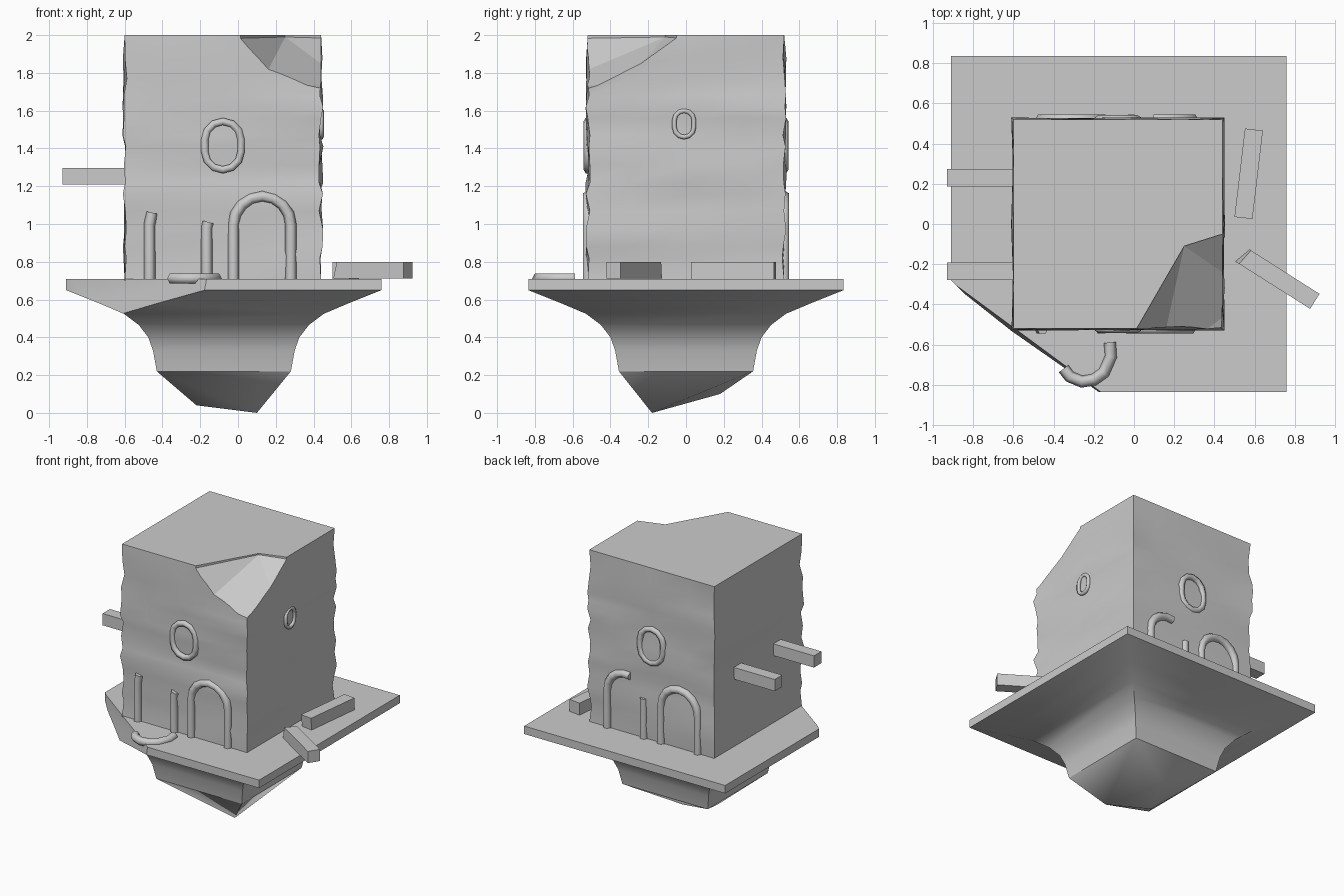
import bpy, bmesh, math, random
from mathutils import Vector

if "Cube" in bpy.data.objects:
    bpy.data.objects.remove(bpy.data.objects["Cube"])
random.seed(4)
CX = -0.08  # tower centre in x


def mesh_object(name, bm, angle=None):
    bmesh.ops.recalc_face_normals(bm, faces=bm.faces[:])
    me = bpy.data.meshes.new(name)
    bm.to_mesh(me)
    bm.free()
    ob = bpy.data.objects.new(name, me)
    bpy.context.collection.objects.link(ob)
    if angle:
        bpy.ops.object.select_all(action='DESELECT')
        bpy.context.view_layer.objects.active = ob
        ob.select_set(True)
        bpy.ops.object.shade_smooth_by_angle(angle=math.radians(angle))
    return ob


def loft(bm, rings, cap_start=True):
    loops = [[bm.verts.new(p) for p in r] for r in rings]
    n = len(loops[0])
    for a, b in zip(loops, loops[1:]):
        for i in range(n):
            bm.faces.new((a[i], a[(i + 1) % n], b[(i + 1) % n], b[i]))
    bm.faces.new(loops[-1])
    if cap_start:
        bm.faces.new(loops[0])


def hull(name, pts, angle=None):
    bm = bmesh.new()
    for p in pts:
        bm.verts.new(p)
    res = bmesh.ops.convex_hull(bm, input=bm.verts[:])
    loose = [v for v in bm.verts if not v.link_faces]
    bmesh.ops.delete(bm, geom=loose, context='VERTS')
    return mesh_object(name, bm, angle)


def tube(name, pts, r, cyclic=False):
    cu = bpy.data.curves.new(name, 'CURVE')
    cu.dimensions = '3D'
    cu.bevel_depth = r
    cu.bevel_resolution = 1
    cu.use_fill_caps = True
    sp = cu.splines.new('POLY')
    sp.points.add(len(pts) - 1)
    for p, co in zip(sp.points, pts):
        p.co = (*co, 1)
    sp.use_cyclic_u = cyclic
    sp.use_smooth = True
    ob = bpy.data.objects.new(name, cu)
    bpy.context.collection.objects.link(ob)
    return ob


def beam(name, a, b, w, ragged=0.0):
    a, b = Vector(a), Vector(b)
    d = (b - a).normalized()
    s = d.cross(Vector((0, 0, 1))) * w / 2
    u = Vector((0, 0, w / 2))
    corners = [s + u, u - s, -s - u, s - u]
    bm = bmesh.new()
    start = [a + c + d * random.uniform(-1, 1) * ragged for c in corners]
    loft(bm, [start, [b + c for c in corners]])
    return mesh_object(name, bm)


def square(h, z):
    x = -0.075
    return [(x - h, -h, z), (x + h, -h, z), (x + h, h, z), (x - h, h, z)]


# Flared square platform with a broken front left corner
bm = bmesh.new()
profile = [(0.355, 0.22), (0.375, 0.33), (0.40, 0.40), (0.45, 0.465),
           (0.53, 0.525), (0.66, 0.58), (0.835, 0.65), (0.835, 0.71)]
loft(bm, [square(h, z) for h, z in profile])
for co, no in [((-0.91, -0.28, 0), (-1, -1, 0)), ((-0.3, -0.83, 0), (-0.28, -0.38, 0.05))]:
    geom = bm.verts[:] + bm.edges[:] + bm.faces[:]
    cut = bmesh.ops.bisect_plane(bm, geom=geom, plane_co=co, plane_no=no, clear_outer=True)
    bmesh.ops.holes_fill(bm, edges=[e for e in bm.edges if e.is_boundary])
mesh_object("platform", bm, 35)

# Rough rock tip below the platform
hull("rock_tip", square(0.355, 0.22) + [(0.1, -0.18, 0), (-0.22, -0.08, 0.04), (-0.1, 0.18, 0.1)], 50)

# Tower with uneven stone edges
bm = bmesh.new()
rings = []
levels = [0.7, 0.82, 0.88, 0.97, 1.07, 1.16, 1.22, 1.31, 1.41, 1.47, 1.56, 1.62, 1.68, 1.77, 1.88, 2.0]
for i, z in enumerate(levels):
    ring = []
    for k in range(4):
        c, s = [(1, 0), (0, 1), (-1, 0), (0, -1)][k]
        for t in (-1, -0.6, 0, 0.6):
            h = 0.52 + (random.uniform(-0.012, 0.012) if 0 < i < len(levels) - 1 else 0)
            px, py = h, t * h
            ring.append((CX + px * c - py * s, px * s + py * c, z))
    rings.append(ring)
loft(bm, rings)
tower = mesh_object("tower", bm, 60)

# Missing chunk at the tower's front right top corner
cutter = hull("chunk_cutter", [
    (0.6, 0.0, 1.98), (0.6, 0, 2.3), (0.25, -0.11, 1.99), (0.25, -0.11, 2.3),
    (-0.09, -0.7, 1.98), (-0.09, -0.7, 2.3), (0.6, -0.24, 1.90), (0.6, -0.35, 1.73),
    (0.6, -0.7, 1.62), (0.12, -0.7, 1.74), (0.6, -0.7, 2.3)])
cutter.hide_render = True
cutter.hide_viewport = False
mod = tower.modifiers.new("chunk", 'BOOLEAN')
mod.operation = 'DIFFERENCE'
mod.solver = 'EXACT'
mod.object = cutter
bpy.context.view_layer.objects.active = tower
bpy.ops.object.select_all(action='DESELECT')
tower.select_set(True)
bpy.ops.object.modifier_apply(modifier=mod.name)
bpy.data.objects.remove(cutter)


# Door arches, whole and broken
def arc(cx, y, start, end, n=8, r=0.152):
    return [(cx + r * math.cos(math.radians(start + (end - start) * i / n)), y,
             0.995 + r * math.sin(math.radians(start + (end - start) * i / n))) for i in range(n + 1)]


R = 0.03
for name, cx, y in (("front_arch", 0.128, -0.52), ("back_arch", -0.31, 0.52)):
    tube(name, [(cx + 0.152, y, 0.7)] + arc(cx, y, 0, 180) + [(cx - 0.152, y, 0.7)], R)
tube("front_stub_left", [(-0.468, -0.52, 0.7), (-0.468, -0.52, 1.0), (-0.455, -0.52, 1.06)], R)
tube("front_stub_right", [(-0.165, -0.52, 0.7), (-0.165, -0.52, 0.98), (-0.157, -0.52, 1.01)], R)
tube("back_broken_arch", [(0.29, 0.52, 0.7)] + arc(0.138, 0.52, 0, 105, 5), R)
tube("back_stub", [(-0.014, 0.52, 0.7), (-0.014, 0.52, 1.01)], R)
tube("fallen_arch", [(-0.12, -0.59, 0.712), (-0.115, -0.66, 0.712), (-0.15, -0.74, 0.712),
                     (-0.2, -0.775, 0.712), (-0.26, -0.785, 0.712), (-0.32, -0.76, 0.712),
                     (-0.35, -0.72, 0.712)], R)


# Oval window rims on front, back and right
def stadium(r, straight):
    pts = []
    for i in range(14):
        a = math.pi * (i % 7) / 6 + (math.pi if i > 6 else 0)
        pts.append((r * math.cos(a), r * math.sin(a) + (straight if i < 7 else -straight)))
    return pts


for name, y in (("front_window", -0.52), ("back_window", 0.52)):
    tube(name, [(CX + u, y, 1.415 + v) for u, v in stadium(0.096, 0.032)], 0.022, True)
tube("right_window", [(0.44, -0.01 + u, 1.53 + v) for u, v in stadium(0.052, 0.018)], 0.014, True)

# Roof beams: two in the left wall, two fallen on the right
for name, y in (("beam_back", 0.23), ("beam_front", -0.235)):
    beam(name, (-0.55, y, 1.253), (-0.93, y, 1.253), 0.088)
beam("fallen_beam_back", (0.546, 0.04, 0.755), (0.597, 0.47, 0.755), 0.09, 0.015)
beam("fallen_beam_front", (0.545, -0.16, 0.755), (0.9, -0.385, 0.755), 0.088, 0.02)
